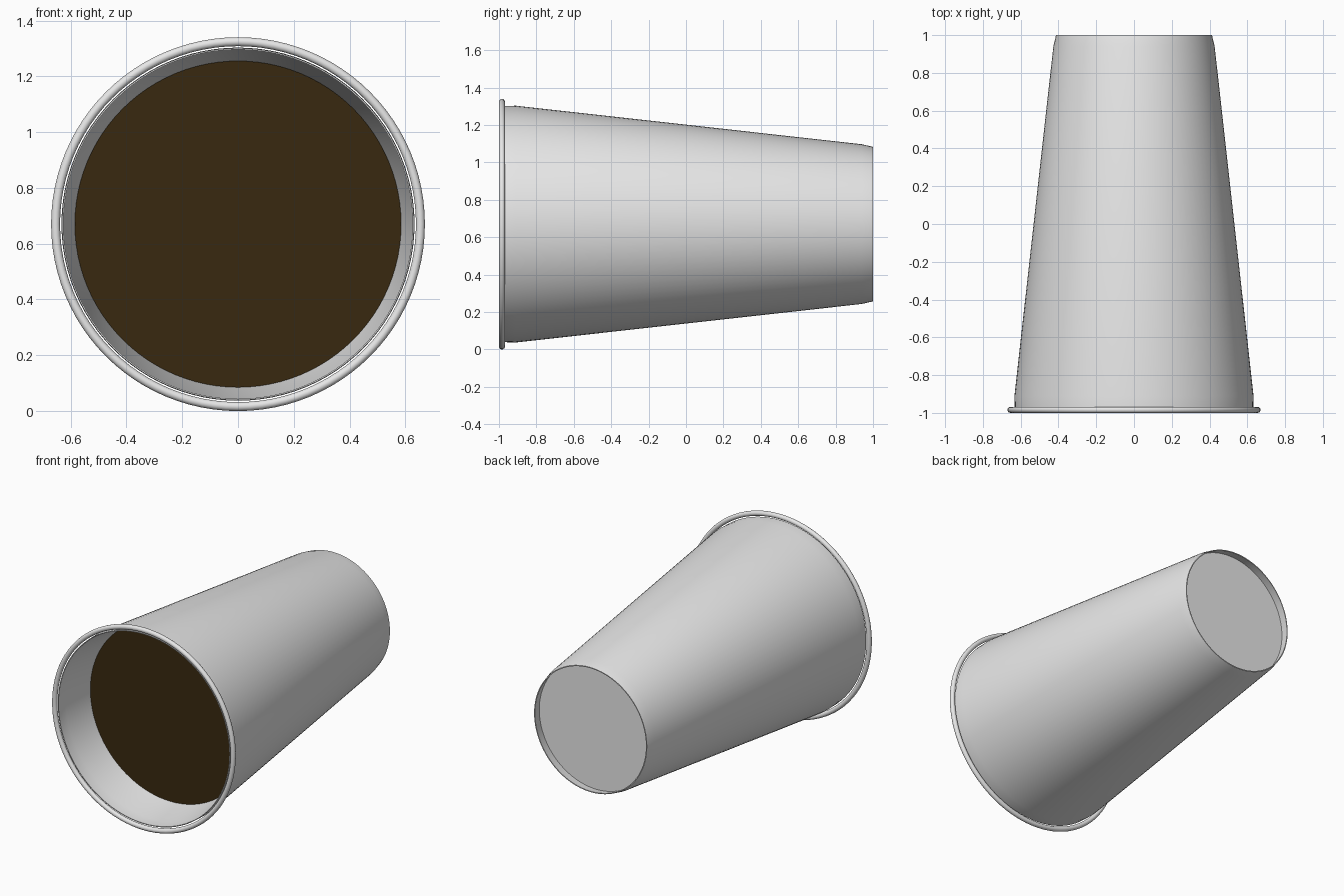
import bpy, bmesh, math
from mathutils import Matrix

SEGMENTS = 96
CENTRE_Z = 0.67

cube = bpy.data.objects.get("Cube")
if cube:
    bpy.data.objects.remove(cube, do_unlink=True)


def material(name, colour):
    mat = bpy.data.materials.new(name)
    mat.use_nodes = True
    mat.diffuse_color = colour
    mat.node_tree.nodes["Principled BSDF"].inputs["Base Color"].default_value = colour
    return mat


def lathe(name, profile, mat, closed=False):
    """Revolve (radius, y) points around the lying cup's axis."""
    bm = bmesh.new()
    verts = [bm.verts.new((r, y, 0)) for r, y in profile]
    pairs = list(zip(verts, verts[1:]))
    if closed:
        pairs.append((verts[-1], verts[0]))
    edges = [bm.edges.new(p) for p in pairs]
    bmesh.ops.spin(bm, geom=verts + edges, cent=(0, 0, 0), axis=(0, 1, 0),
                   angle=math.tau, steps=SEGMENTS)
    bmesh.ops.remove_doubles(bm, verts=bm.verts, dist=0.0001)
    bmesh.ops.recalc_face_normals(bm, faces=bm.faces)
    mesh = bpy.data.meshes.new(name)
    bm.to_mesh(mesh)
    bm.free()
    return finish(name, mesh, mat)


def disc(name, radius, y, mat, facing):
    """Flat round plate looking towards -y (facing -1) or +y (facing 1)."""
    bm = bmesh.new()
    bmesh.ops.create_circle(bm, cap_ends=True, segments=SEGMENTS, radius=radius,
                            matrix=Matrix.Rotation(-facing * math.pi / 2, 4, "X"))
    bmesh.ops.translate(bm, verts=bm.verts, vec=(0, y, 0))
    mesh = bpy.data.meshes.new(name)
    bm.to_mesh(mesh)
    bm.free()
    return finish(name, mesh, mat)


def finish(name, mesh, mat):
    mesh.materials.append(mat)
    obj = bpy.data.objects.new(name, mesh)
    obj.location.z = CENTRE_Z
    bpy.context.collection.objects.link(obj)
    bpy.ops.object.select_all(action="DESELECT")
    obj.select_set(True)
    bpy.context.view_layer.objects.active = obj
    bpy.ops.object.shade_smooth_by_angle(angle=math.radians(30))
    return obj


paper = material("pale grey paper", (0.8, 0.8, 0.8, 1))
coffee = material("dark coffee", (0.04, 0.022, 0.005, 1))

# Tapered wall: outside from mouth to foot, then back along the inside
lathe("cup_wall", [(0.631, -0.985), (0.633, -0.91), (0.427, 0.94), (0.413, 1.0),
                   (0.407, 1.0), (0.419, 0.93), (0.586, -0.71), (0.626, -0.91),
                   (0.626, -0.985)], paper, closed=True)

# Rolled lip around the mouth
steps = 16
lathe("rolled_rim", [(0.654 + 0.016 * math.cos(math.tau * i / steps),
                      -0.984 + 0.016 * math.sin(math.tau * i / steps))
                     for i in range(steps)], paper, closed=True)

# Base set slightly inside the foot, and the drink near the mouth
disc("cup_base", 0.417, 0.94, paper, 1)
disc("coffee_surface", 0.585, -0.71, coffee, -1)
